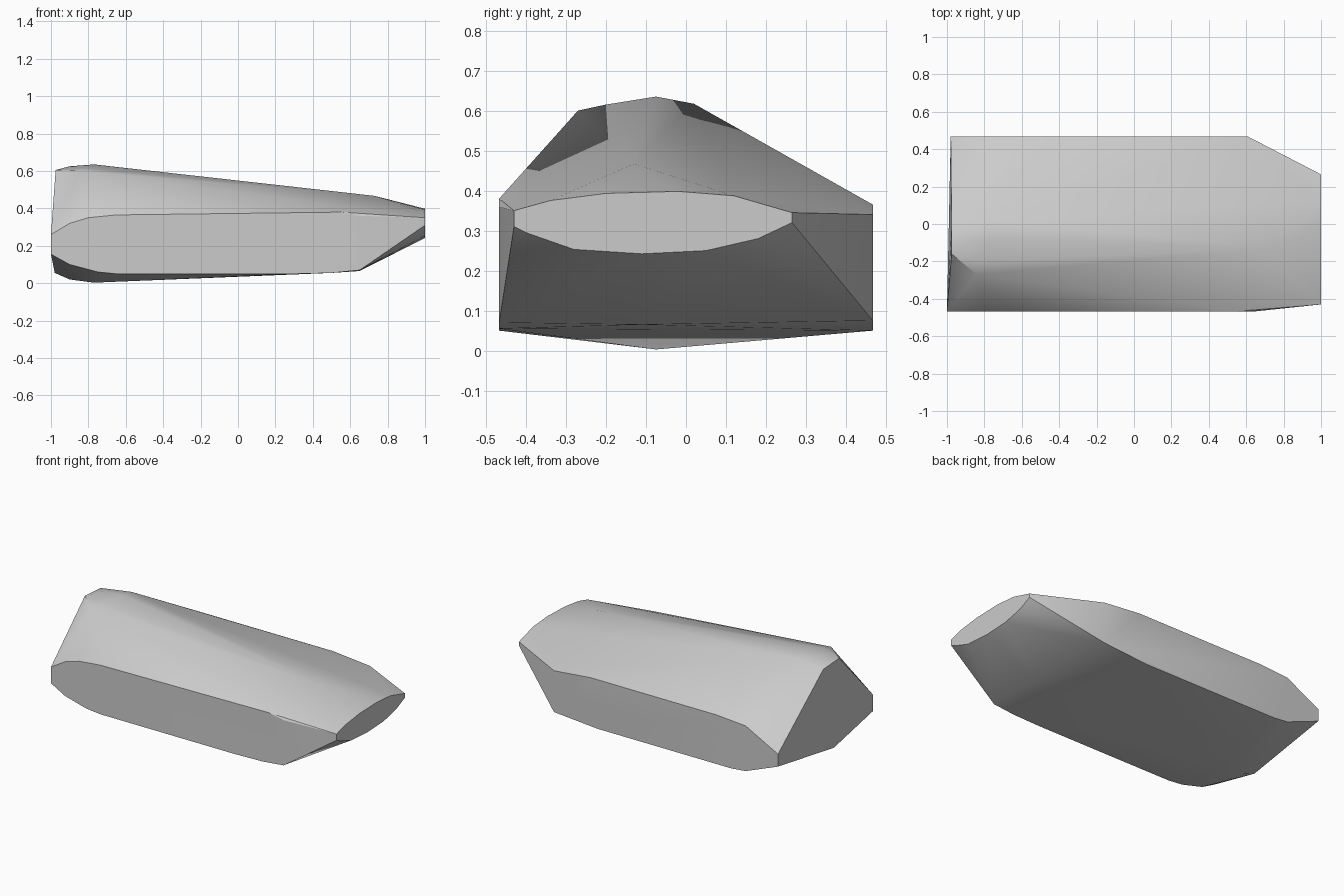
import bpy
import bmesh
import math

default_cube = bpy.data.objects.get("Cube")
if default_cube:
    bpy.data.objects.remove(default_cube, do_unlink=True)


def make_material(name, colour):
    material = bpy.data.materials.new(name)
    material.use_nodes = True
    material.diffuse_color = colour
    material.node_tree.nodes["Principled BSDF"].inputs["Base Color"].default_value = colour
    return material


HALF_DEPTH = 0.467

# Flat front side, as (x, z)
front_outline = [
    (-1, .26), (-.9, .32), (-.8, .35), (-.65, .365), (.55, .38), (.65, .36),
    (.65, .07), (.5, .055), (.3, .05), (-.65, .05), (-.75, .06), (-.9, .1), (-1, .155),
]

# Flat back side, as (x, z)
back_outline = [
    (-.98, .23), (-.75, .35), (-.54, .365), (.35, .365), (.61, .34),
    (.61, .075), (.3, .05), (-.65, .05), (-.75, .06), (-.98, .15),
]

# Small flat nose at the +x end, as (y, z)
nose_outline = [
    (-.43, .35), (-.34, .375), (-.2, .393), (-.02, .398), (.12, .387), (.265, .345),
    (.265, .32), (.18, .28), (.05, .25), (-.11, .242), (-.28, .253), (-.4, .295), (-.43, .31),
]

# Ridge along the top, as (x, y, z)
top_ridge = [
    (-.975, -.16, .605), (-.975, 0, .595), (-.84, -.27, .6), (-.82, -.2, .615),
    (-.9, -.09, .625), (-.77, -.075, .635), (-.77, .02, .617), (.73, -.13, .467),
]

# Keel along the underside, as (x, y, z)
keel = [
    (-.98, -.1, .055), (-.9, -.09, .02), (-.77, -.075, .003), (.65, -.11, .065),
]

# Stone body: the convex skin around the sides, nose, ridge and keel
points = [(x, -HALF_DEPTH, z) for x, z in front_outline]
points += [(x, HALF_DEPTH, z) for x, z in back_outline]
points += [(1, y, z) for y, z in nose_outline]
points += top_ridge + keel

bm = bmesh.new()
for point in points:
    bm.verts.new(point)
hull = bmesh.ops.convex_hull(bm, input=bm.verts[:])
loose = {item for item in hull["geom_interior"] + hull["geom_unused"]
         if isinstance(item, bmesh.types.BMVert)}
bmesh.ops.delete(bm, geom=list(loose), context="VERTS")

# Merge the triangles of the flat cut faces
bmesh.ops.dissolve_limit(bm, angle_limit=math.radians(0.5),
                         verts=bm.verts[:], edges=bm.edges[:])
bmesh.ops.recalc_face_normals(bm, faces=bm.faces[:])

mesh = bpy.data.meshes.new("stone_block")
bm.to_mesh(mesh)
bm.free()
mesh.materials.append(make_material("light grey stone", (.6, .6, .6, 1)))

stone = bpy.data.objects.new("stone_block", mesh)
bpy.context.collection.objects.link(stone)

# Soft shading with crisp edges around the cut faces
bpy.ops.object.select_all(action="DESELECT")
stone.select_set(True)
bpy.context.view_layer.objects.active = stone
bpy.ops.object.shade_smooth_by_angle(angle=math.radians(30))
